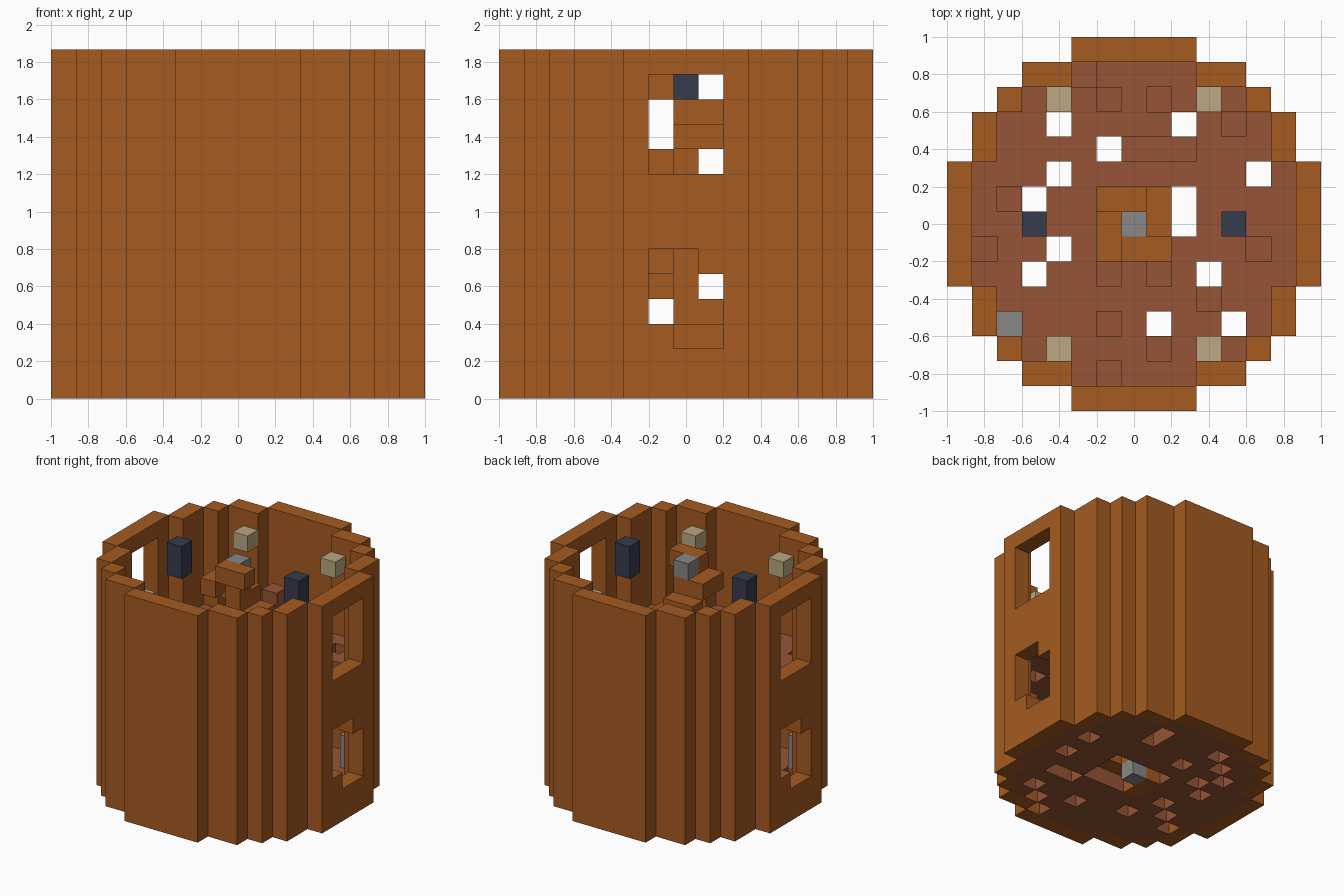
import bpy
import bmesh
from mathutils import Vector

cube = bpy.data.objects.get("Cube")
if cube:
    bpy.data.objects.remove(cube, do_unlink=True)

S = 2 / 15      # block size
MID = 7         # index of the centre block
STOREY = 7      # blocks per storey
TOP = 2 * STOREY


def material(name, rgb):
    mat = bpy.data.materials.new(name)
    mat.use_nodes = True
    mat.diffuse_color = (*rgb, 1)
    mat.node_tree.nodes["Principled BSDF"].inputs["Base Color"].default_value = (*rgb, 1)
    return mat


wood = material("orange_wood", (0.376, 0.105, 0.015))
plank = material("red_plank", (0.305, 0.089, 0.037))
slate = material("dark_slate", (0.036, 0.045, 0.076))
stone = material("grey_stone", (0.246, 0.246, 0.246))
cream = material("pale_cream", (0.503, 0.392, 0.223))


def blocks(name, cells, mat):
    """Join unit blocks into one object, keeping only the outer faces."""
    cells = set(cells)
    bm = bmesh.new()
    for cell in cells:
        centre = Vector(cell) + Vector((0.5, 0.5, 0.5))
        for axis in range(3):
            for sign in (-1, 1):
                n = Vector((0, 0, 0))
                n[axis] = sign
                if tuple(int(c) for c in Vector(cell) + n) in cells:
                    continue
                u = Vector((0, 0, 0))
                u[(axis + 1) % 3] = 0.5
                v = n.cross(u)
                mid = centre + n * 0.5
                ring = (mid + u + v, mid - u + v, mid - u - v, mid + u - v)
                face = bm.faces.new([bm.verts.new(p) for p in ring])
                face.normal_update()
                if face.normal.dot(n) < 0:
                    face.normal_flip()
    bmesh.ops.remove_doubles(bm, verts=bm.verts, dist=0.01)
    bmesh.ops.dissolve_limit(bm, angle_limit=0.01, verts=bm.verts, edges=bm.edges)
    for v in bm.verts:
        v.co = Vector((v.co.x - 7.5, v.co.y - 7.5, v.co.z)) * S
    mesh = bpy.data.meshes.new(name)
    bm.to_mesh(mesh)
    bm.free()
    mesh.materials.append(mat)
    obj = bpy.data.objects.new(name, mesh)
    bpy.context.collection.objects.link(obj)
    return obj


def mirrored(a, b):
    """Block columns at plus and minus the given offsets from the centre."""
    return {(MID + sx * a, MID + sy * b) for sx in (-1, 1) for sy in (-1, 1)}


# Round tower wall: one octant, swapped and mirrored
ring = set()
for a, b in ((7, 0), (7, 1), (7, 2), (6, 3), (6, 4), (5, 5)):
    ring |= mirrored(a, b) | mirrored(b, a)

# Window openings on both sides; the lower ones are ragged at two corners
openings = set()
for j in (6, 7, 8):
    for k in range(2, 6):
        for i in (0, 14):
            openings.add((i, j, k + STOREY))
            turn = 1 if i else -1
            side = (j - MID) * turn
            if not (side == -1 and k == 2) and not (side == 1 and k == 5):
                openings.add((i, j, k))
blocks("tower_wall", {(i, j, k) for i, j in ring for k in range(TOP)} - openings, wood)

# Two worn floors with missing planks and an open stairwell
reach = (6, 6, 6, 5, 5, 4, 2)
inside = {(i, j) for i in range(15) for j in range(1, 14)
          if abs(i - MID) <= reach[abs(j - MID)]}
stairwell = {(i, j) for i in (6, 7, 8) for j in (6, 7, 8)}
shared_gaps = {(4, 11), (9, 11), (6, 10), (4, 9), (12, 9), (3, 8), (9, 8),
               (9, 7), (4, 6), (3, 5), (10, 5), (8, 3), (11, 3)}
lower_gaps = {(12, 7), (9, 12), (11, 5), (10, 2), (9, 1), (5, 12), (3, 10),
              (5, 4), (2, 4), (9, 6)}
upper_gaps = {(5, 13), (8, 12), (11, 11), (7, 10), (8, 10), (9, 10), (2, 8),
              (1, 6), (12, 6), (6, 5), (8, 5), (6, 3), (10, 4), (8, 2),
              (6, 1), (2, 3)}
for name, level, gaps in (("lower_floor", 0, lower_gaps),
                          ("upper_floor", STOREY, upper_gaps)):
    kept = inside - stairwell - shared_gaps - gaps
    blocks(name, {(i, j, level) for i, j in kept}, plank)
blocks("plank_stool", {(6, 12, k) for k in (8, 9)}, plank)

# Spiral stair: two-block treads turning around a central post
treads = (((6, 6), (6, 7)), ((8, 6), (7, 6)), ((8, 8), (8, 7)), ((6, 8), (7, 8)))
blocks("spiral_stair", {(i, j, k) for k in range(TOP) for i, j in treads[k % 4]}, wood)
blocks("stair_post", {(MID, MID, k) for k in range(1, TOP - 1)}, wood)
blocks("post_base", {(MID, MID, 0)}, stone)
blocks("post_cap", {(MID, MID, TOP - 1)}, stone)

# Hanging dark lanterns in the upper room
for name, i in (("right_lantern", 3), ("left_lantern", 11)):
    blocks(name, {(i, MID, k) for k in (12, 13)}, slate)

# Pale corner lamps in both rooms
for name, k in (("lower_lamps", 5), ("upper_lamps", 5 + STOREY)):
    blocks(name, {(i, j, k) for i, j in mirrored(3, 5)}, cream)

# Stone blocks standing in opposite corners of the lower room
for name, i, j in (("front_stone", 2, 3), ("back_stone", 12, 11)):
    blocks(name, {(i, j, k) for k in (1, 2)}, stone)
